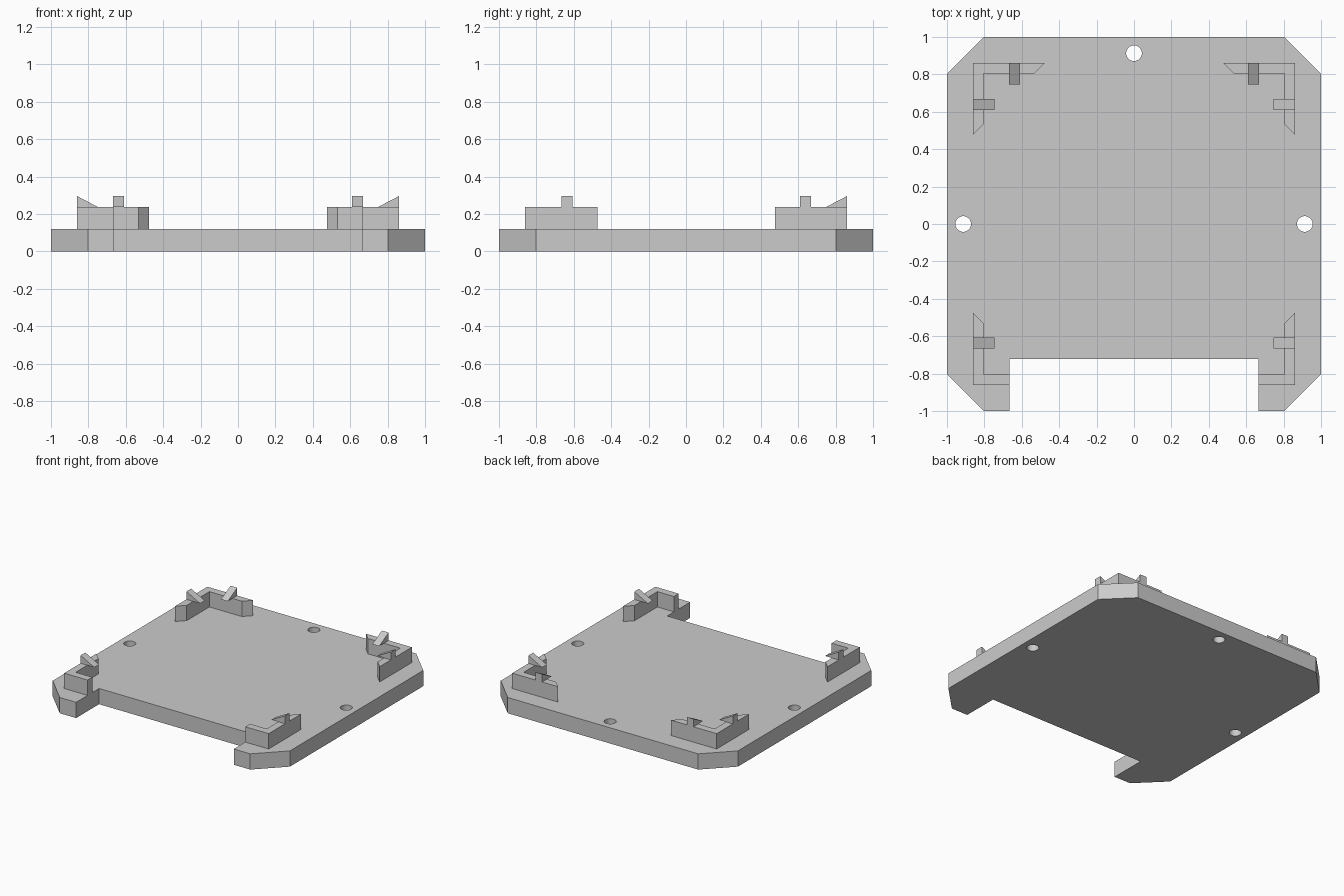
import bpy, bmesh
from mathutils import Vector

cube = bpy.data.objects.get("Cube")
if cube:
    bpy.data.objects.remove(cube)

grey = bpy.data.materials.new("light_grey")
grey.use_nodes = True
grey.diffuse_color = (0.6, 0.6, 0.6, 1)
grey.node_tree.nodes["Principled BSDF"].inputs["Base Color"].default_value = (0.6, 0.6, 0.6, 1)

BASE, TOP, TIP = 0.12, 0.237, 0.297      # plate top, wall top, hook tip
OUT, INN, REACH = 0.862, 0.805, 0.747    # wall outside, wall inside, hook reach
SLOT = 0.665                             # half width of the front slot


def prism(name, points, extrusion):
    """Extrude a planar outline into a solid with outward faces."""
    bm = bmesh.new()
    face = bm.faces.new([bm.verts.new(p) for p in points])
    new = bmesh.ops.extrude_face_region(bm, geom=[face], use_keep_orig=True)["geom"]
    bmesh.ops.translate(bm, vec=Vector(extrusion),
                        verts=[v for v in new if isinstance(v, bmesh.types.BMVert)])
    bmesh.ops.recalc_face_normals(bm, faces=bm.faces)
    mesh = bpy.data.meshes.new(name)
    bm.to_mesh(mesh)
    bm.free()
    mesh.materials.append(grey)
    obj = bpy.data.objects.new(name, mesh)
    bpy.context.collection.objects.link(obj)
    return obj


def plan(name, outline, z0, z1):
    return prism(name, [(x, y, z0) for x, y in outline], (0, 0, z1 - z0))


# Base plate: chamfered corners with a wide front slot
half = [(SLOT, -0.723), (SLOT, -1), (0.803, -1), (1, -0.803), (1, 0.803), (0.803, 1)]
plate = plan("base_plate", half + [(-x, y) for x, y in reversed(half)], 0, BASE)

# Screw holes at the back and both sides
for i, (x, y) in enumerate([(0, 0.913), (0.913, 0), (-0.913, 0)]):
    bpy.ops.mesh.primitive_cylinder_add(vertices=40, radius=0.042, depth=0.5, location=(x, y, 0.06))
    cutter = bpy.context.object
    cutter.name = f"hole_cutter_{i + 1}"
    cutter.hide_render = True
    cutter.hide_set(True)
    cutter.display_type = 'WIRE'
    cutter.data.materials.append(grey)
    cut = plate.modifiers.new("screw_hole", 'BOOLEAN')
    cut.operation, cut.solver, cut.object = 'DIFFERENCE', 'EXACT', cutter

# Apply the cuts so that the helpers can go
bpy.context.view_layer.update()
cut_mesh = bpy.data.meshes.new_from_object(plate.evaluated_get(bpy.context.evaluated_depsgraph_get()))
plate.modifiers.clear()
plate.data = cut_mesh
for obj in [o for o in bpy.data.objects if o.name.startswith("hole_cutter")]:
    bpy.data.objects.remove(obj)

# Corner walls and snap hooks, mirrored left and right
back_wall = [(OUT, OUT), (OUT, 0.475), (INN, 0.532), (INN, INN), (0.532, INN), (0.475, OUT)]
front_wall = [(OUT, -OUT), (OUT, -0.472), (INN, -0.53), (INN, -INN), (SLOT, -INN), (SLOT, -OUT)]
hook = [(OUT, TOP), (OUT, TIP), (REACH, TOP)]
for side, s in (("left", 1), ("right", -1)):
    for end, outline in (("back", back_wall), ("front", front_wall)):
        plan(f"{end}_{side}_corner_wall", [(s * x, y) for x, y in outline], BASE, TOP)
    for end, y in (("back", 0.61), ("front", -0.665)):
        prism(f"{end}_{side}_side_hook", [(s * d, y, z) for d, z in hook], (0, 0.057, 0))
    prism(f"{side}_back_hook", [(s * 0.61, d, z) for d, z in hook], (s * 0.057, 0, 0))
